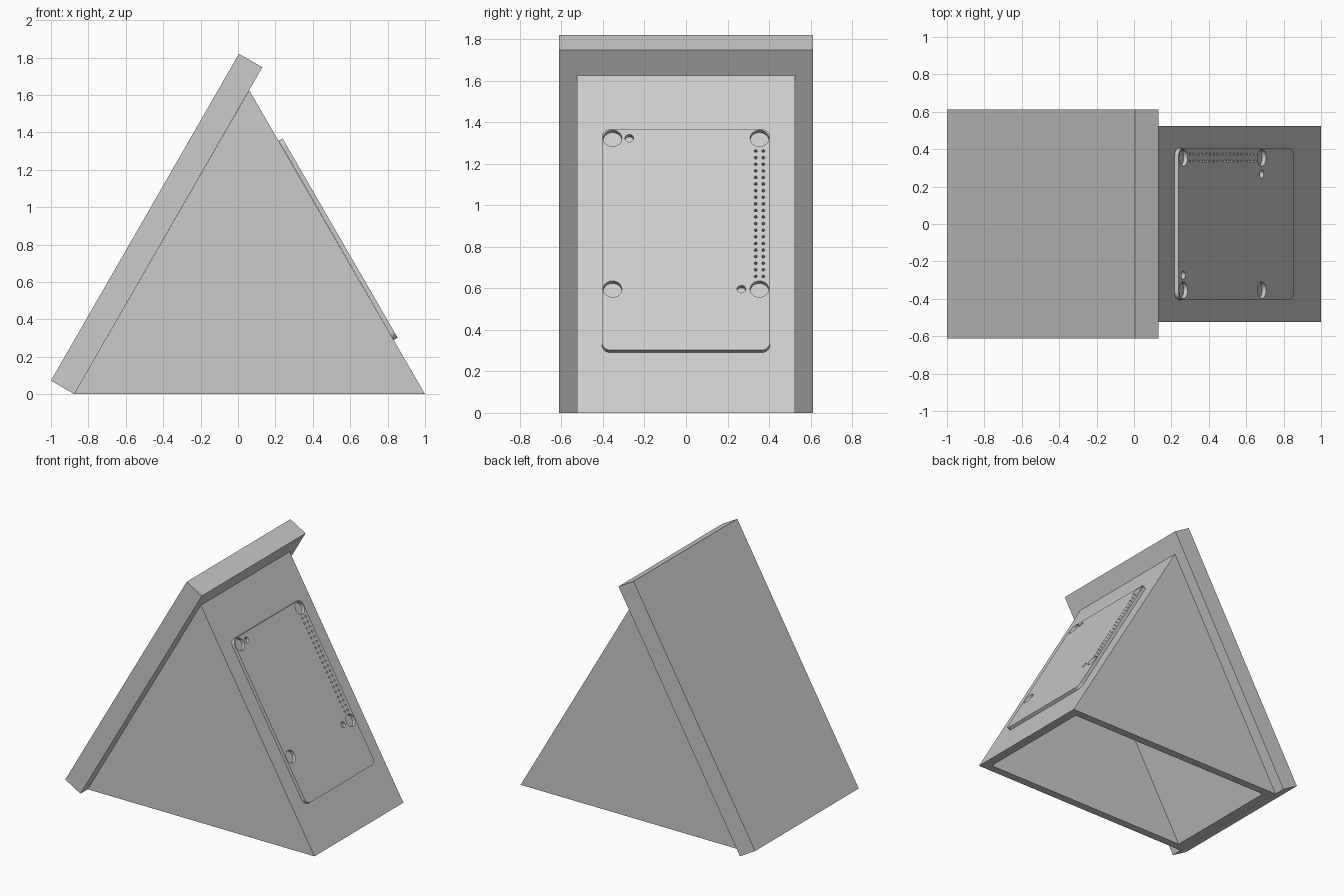
import bpy
import bmesh
from math import sin, cos, pi, radians
from mathutils import Matrix, Vector

cube = bpy.data.objects.get("Cube")
if cube:
    bpy.data.objects.remove(cube)

grey = bpy.data.materials.new("plain grey")
grey.use_nodes = True
grey.diffuse_color = (0.6, 0.6, 0.6, 1)
grey.node_tree.nodes["Principled BSDF"].inputs["Base Color"].default_value = (0.6, 0.6, 0.6, 1)


def add_object(name, mesh):
    mesh.materials.clear()
    mesh.materials.append(grey)
    obj = bpy.data.objects.new(name, mesh)
    bpy.context.collection.objects.link(obj)
    return obj


def add_bmesh(name, bm):
    bmesh.ops.recalc_face_normals(bm, faces=bm.faces)
    mesh = bpy.data.meshes.new(name)
    bm.to_mesh(mesh)
    bm.free()
    return add_object(name, mesh)


def section(bm, profile, y):
    return [bm.verts.new((x, y, z)) for x, z in profile]


# Sloping front slab
bm = bmesh.new()
profile = [(-0.875, 0), (0.13, 1.748), (0.005, 1.82), (-1, 0.073)]
a, b = section(bm, profile, -0.612), section(bm, profile, 0.612)
bm.faces.new(a)
bm.faces.new(b)
for i in range(4):
    j = (i + 1) % 4
    bm.faces.new((a[i], a[j], b[j], b[i]))
add_bmesh("sloping_slab", bm)

# Hollow wedge stand, open underneath
WALL = 0.06
HALF = 0.525
side = WALL / sin(radians(60))
outer = [(-0.875, 0), (0.06, 1.625), (1, 0)]
inner = [(-0.875 + side, 0), (0.06, 1.625 - 2 * WALL), (1 - side, 0)]
bm = bmesh.new()
rims = []
for tri, half in ((outer, HALF), (inner, HALF - WALL)):
    a, b = section(bm, tri, -half), section(bm, tri, half)
    bm.faces.new(a)
    bm.faces.new(b)
    for i in range(2):
        bm.faces.new((a[i], a[i + 1], b[i + 1], b[i]))
    rims.append((a[0], a[2], b[2], b[0]))
for i in range(4):
    j = (i + 1) % 4
    bm.faces.new((rims[0][i], rims[0][j], rims[1][j], rims[1][i]))
add_bmesh("wedge_stand", bm)

# Board outline and holes, drawn flat: u across, v up the slope
THICK = 0.024
LOW, HIGH, WIDE, ROUND = 0.335, 1.565, 0.405, 0.043
curve = bpy.data.curves.new("board_outline", "CURVE")
curve.dimensions = "2D"
curve.fill_mode = "BOTH"
curve.extrude = THICK / 2


def loop(points):
    spline = curve.splines.new("POLY")
    spline.points.add(len(points) - 1)
    for p, (u, v) in zip(spline.points, points):
        p.co = (u, v, 0, 1)
    spline.use_cyclic_u = True


def arc(u, v, r, start, sweep, steps):
    return [(u + r * cos(start + sweep * i / steps), v + r * sin(start + sweep * i / steps))
            for i in range(steps + 1)]


def hole(u, v, r, sides):
    loop(arc(u, v, r, 0, 2 * pi, sides)[:-1])


corners = [(1, HIGH - ROUND), (-1, HIGH - ROUND), (-1, LOW + ROUND), (1, LOW + ROUND)]
outline = []
for k, (sign, v) in enumerate(corners):
    outline += arc(sign * (WIDE - ROUND), v, ROUND, k * pi / 2, pi / 2, 8)
loop(outline)

# Four mounting holes and two small locating holes
TOP_ROW, LOW_ROW = 1.514, 0.675
for u in (-0.354, 0.354):
    for v in (TOP_ROW, LOW_ROW):
        hole(u, v, 0.045, 32)
hole(-0.273, TOP_ROW, 0.021, 24)
hole(0.267, LOW_ROW, 0.021, 24)

# Double row of pin holes
PITCH = 0.0367
middle = (TOP_ROW + LOW_ROW) / 2
for u in (0.354 - PITCH / 2, 0.354 + PITCH / 2):
    for i in range(20):
        hole(u, middle + (i - 9.5) * PITCH, 0.0075, 12)

# Turn the outline into a mesh lying on the rear slope
temp = bpy.data.objects.new("board_outline", curve)
bpy.context.collection.objects.link(temp)
bpy.context.view_layer.update()
mesh = bpy.data.meshes.new_from_object(temp.evaluated_get(bpy.context.evaluated_depsgraph_get()))
bpy.data.objects.remove(temp)
across = Vector((0, 1, 0))
up = Vector((-0.5, 0, sin(radians(60))))
out = across.cross(up)
frame = Matrix((across, up, out)).transposed().to_4x4()
frame.translation = Vector((1, 0, 0)) + out * THICK / 2
mesh.transform(frame)
for poly in mesh.polygons:
    poly.use_smooth = False
add_object("circuit_board", mesh)
